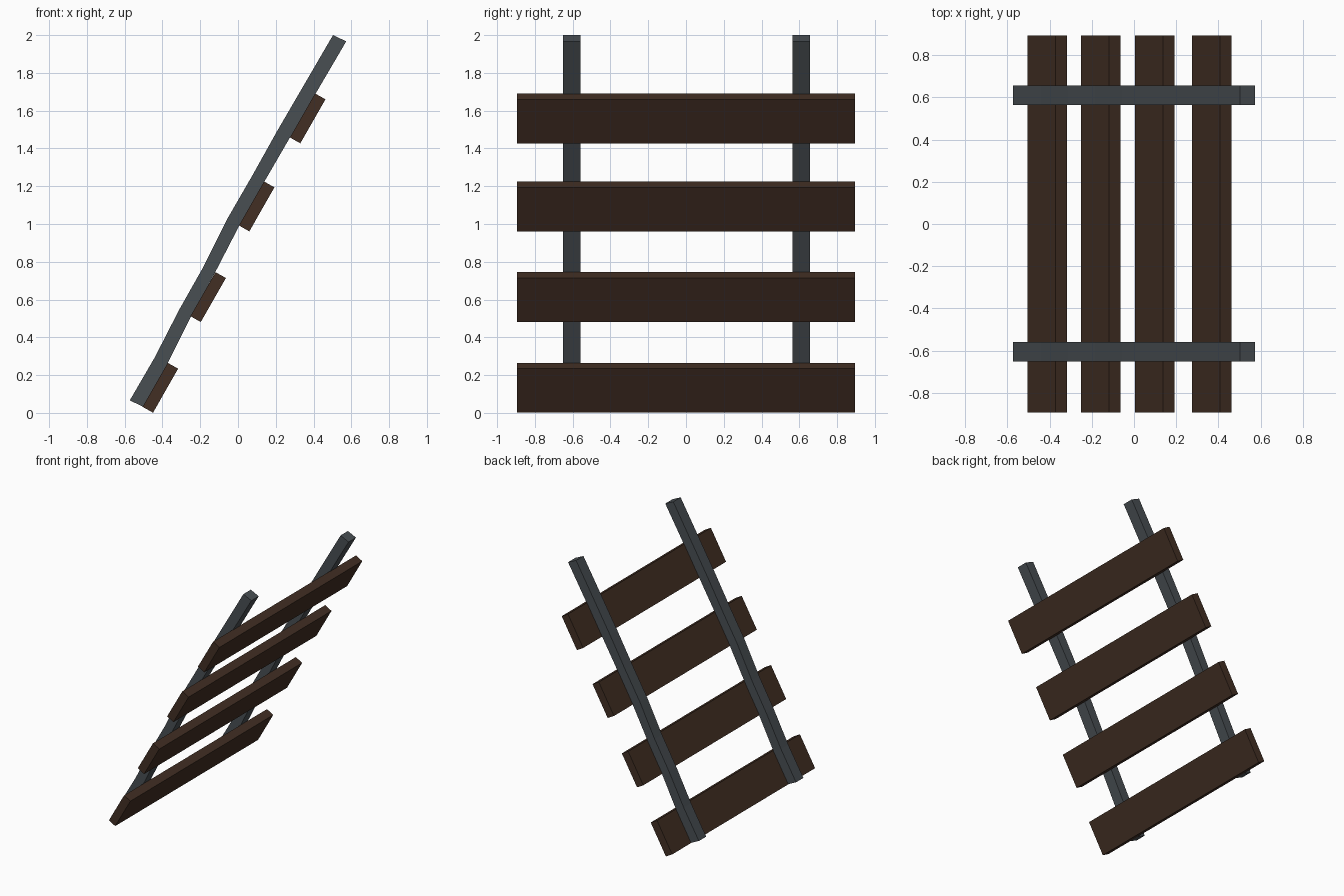
import bpy

if "Cube" in bpy.data.objects:
    bpy.data.objects.remove(bpy.data.objects["Cube"])


def material(name, color):
    m = bpy.data.materials.new(name)
    m.diffuse_color = (*color, 1.0)
    m.use_nodes = True
    m.node_tree.nodes["Principled BSDF"].inputs["Base Color"].default_value = m.diffuse_color
    return m


metal = material("dark blue grey", (0.066, 0.077, 0.086))
wood = material("dark brown wood", (0.054, 0.028, 0.017))


def strip(name, left, right, y0, y1, mat):
    """Solid bar: left/right edge points in XZ, extruded from y0 to y1."""
    verts, faces = [], []
    for (lx, lz), (rx, rz) in zip(left, right):
        verts += [(lx, y0, lz), (rx, y0, rz), (rx, y1, rz), (lx, y1, lz)]
    n = len(left)
    for i in range(n - 1):
        a, b = 4 * i, 4 * i + 4
        for k in range(4):
            j = (k + 1) % 4
            faces.append((a + k, a + j, b + j, b + k))
    faces.append((3, 2, 1, 0))
    e = 4 * (n - 1)
    faces.append((e, e + 1, e + 2, e + 3))
    me = bpy.data.meshes.new(name)
    me.from_pydata(verts, [], faces)
    me.materials.append(mat)
    ob = bpy.data.objects.new(name, me)
    bpy.context.collection.objects.link(ob)
    return ob


# Slightly warped side rails
rail_left = [(-0.573, 0.066), (-0.44, 0.295), (-0.312, 0.545), (-0.185, 0.77),
             (-0.055, 1.03), (0.075, 1.255), (0.206, 1.49), (0.503, 2.0)]
rail_right = [(-0.503, 0.033), (-0.372, 0.265), (-0.252, 0.505), (-0.12, 0.746),
              (0.005, 0.988), (0.14, 1.225), (0.275, 1.458), (0.573, 1.967)]
for side, yc in (("front", -0.605), ("back", 0.611)):
    strip(side + "_rail", rail_left, rail_right, yc - 0.046, yc + 0.046, metal)

# Wide planks mounted under the rails: lower left corner of each
corners = [(-0.505, 0.032), (-0.252, 0.512), (0.005, 0.992), (0.275, 1.458)]
for i, (x, z) in enumerate(corners):
    dx, dz = 0.133, 0.233      # along the slope
    tx, tz = 0.055, -0.031     # plank thickness
    strip("plank_%d" % (i + 1),
          [(x, z), (x + dx, z + dz)],
          [(x + tx, z + tz), (x + dx + tx, z + dz + tz)],
          -0.894, 0.894, wood)
